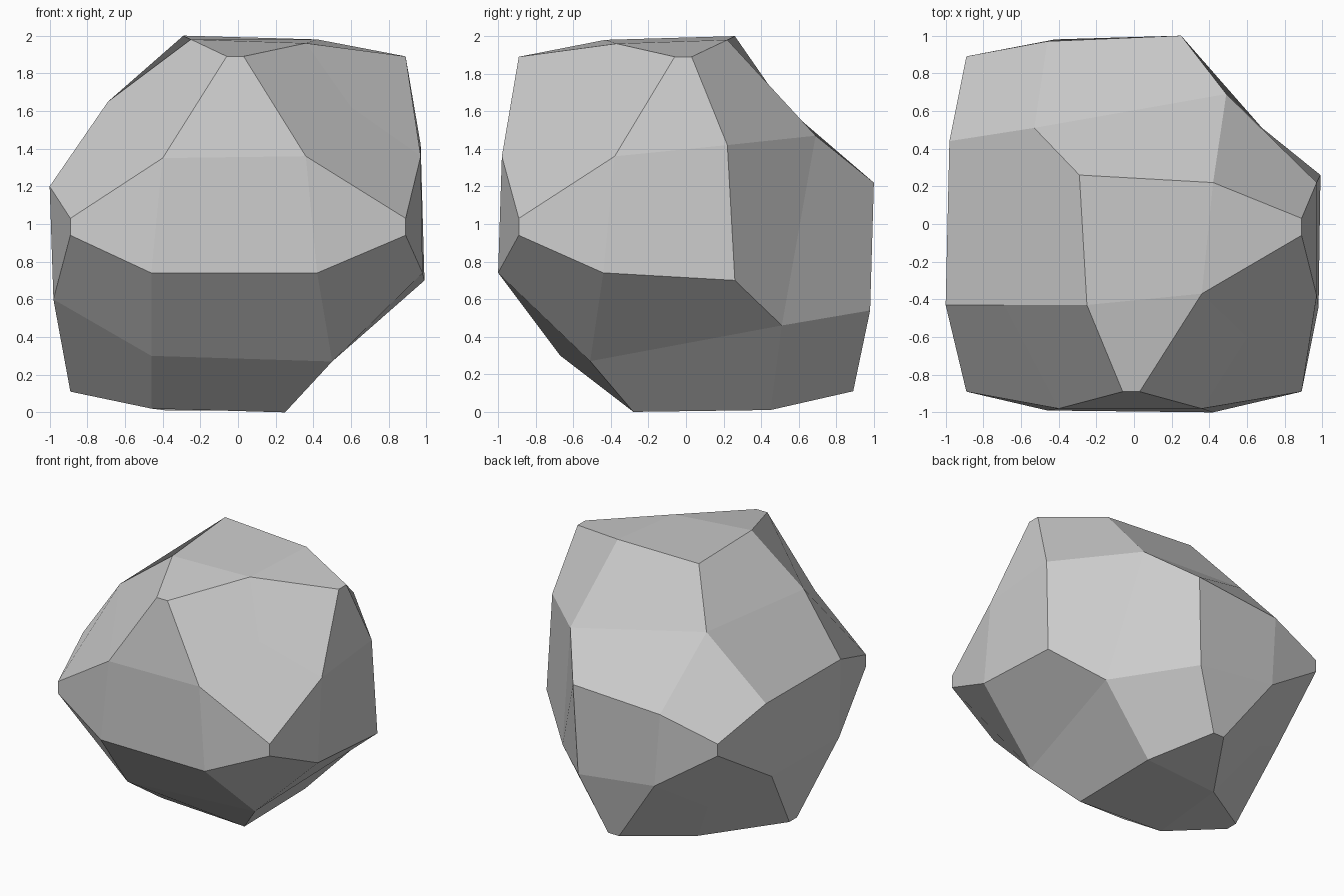
import bpy
import bmesh
from mathutils import Vector

cube = bpy.data.objects.get("Cube")
if cube:
    bpy.data.objects.remove(cube, do_unlink=True)

# Each octant of the boulder holds a corner tip and one facet corner on each of
# the x, y and z sides, given as distances from the centre along the axes.
OCTANTS = {
    (1, -1, 1): ((.6, .6, .62), (.97, .38, .36), (.36, .98, .36), (.36, .37, .96)),
    (1, 1, 1): ((.49, .69, .47), (.97, .22, .42), (.25, 1, .22), (.42, .22, .98)),
    (-1, -1, 1): ((.69, .43, .65), (1, .43, .2), (.4, .98, .35), (.25, .43, .98)),
    (-1, 1, 1): ((.53, .51, .64), (.98, .44, .19), (.46, .97, .17), (.29, .26, 1)),
    (1, -1, -1): ((.5, .51, .73), (.98, .44, .26), (.42, 1, .26), (.25, .28, 1)),
    (1, 1, -1): ((.68, .51, .54), (.99, .26, .3), (.22, .98, .46), (.25, .45, .99)),
    (-1, -1, -1): ((.46, .67, .7), (.98, .44, .4), (.46, .99, .26), (.46, .26, .98)),
    (-1, 1, -1): ((.61, .61, .63), (.98, .37, .39), (.42, .98, .38), (.38, .4, .99)),
}

# Edges that end in a short raised ridge: the axis they run along, and the signs
# of the other two axes. All remaining edges are simple folds between two tips.
RIDGES = {
    (0, -1, 1), (0, 1, -1),
    (1, 1, 1), (1, -1, -1),
    (2, 1, -1), (2, -1, -1), (2, -1, 1),
}
RIDGE_REACH = 0.89
RIDGE_ENDS = {-1: -0.06, 1: 0.03}


def place(axes, values):
    """Return a tuple with each value put at its axis."""
    result = [0, 0, 0]
    for axis, value in zip(axes, values):
        result[axis] = value
    return tuple(result)


bm = bmesh.new()


def add_point(co):
    return bm.verts.new(Vector(co) + Vector((0, 0, 1)))


tip, facet = {}, {}
for signs, points in OCTANTS.items():
    verts = [add_point([s * d for s, d in zip(signs, p)]) for p in points]
    tip[signs] = verts[0]
    facet[signs] = verts[1:]

for axis in range(3):
    i, j = [a for a in range(3) if a != axis]
    order = (axis, i, j)

    # Middle facet of each of the two sides on this axis
    for side in (-1, 1):
        loop = ((-1, -1), (1, -1), (1, 1), (-1, 1))
        bm.faces.new([facet[place(order, (side, *s))][axis] for s in loop])

    # The four edges running along this axis
    for si in (-1, 1):
        for sj in (-1, 1):
            low, high = [place(order, (end, si, sj)) for end in (-1, 1)]
            if (axis, si, sj) in RIDGES:
                ridge = {
                    key: add_point(place(order, (RIDGE_ENDS[end], si * RIDGE_REACH, sj * RIDGE_REACH)))
                    for end, key in ((-1, low), (1, high))
                }
                for side in (i, j):
                    bm.faces.new((facet[low][side], facet[high][side], ridge[high], ridge[low]))
                for key in (low, high):
                    bm.faces.new((tip[key], facet[key][i], ridge[key], facet[key][j]))
            else:
                for side in (i, j):
                    bm.faces.new((tip[low], facet[low][side], facet[high][side], tip[high]))

bmesh.ops.recalc_face_normals(bm, faces=bm.faces[:])
mesh = bpy.data.meshes.new("boulder")
bm.to_mesh(mesh)
bm.free()

# Plain grey stone
stone = bpy.data.materials.new("grey_stone")
stone.use_nodes = True
colour = (0.6, 0.6, 0.6, 1)
stone.diffuse_color = colour
stone.node_tree.nodes["Principled BSDF"].inputs["Base Color"].default_value = colour
mesh.materials.append(stone)

boulder = bpy.data.objects.new("boulder", mesh)
bpy.context.collection.objects.link(boulder)
